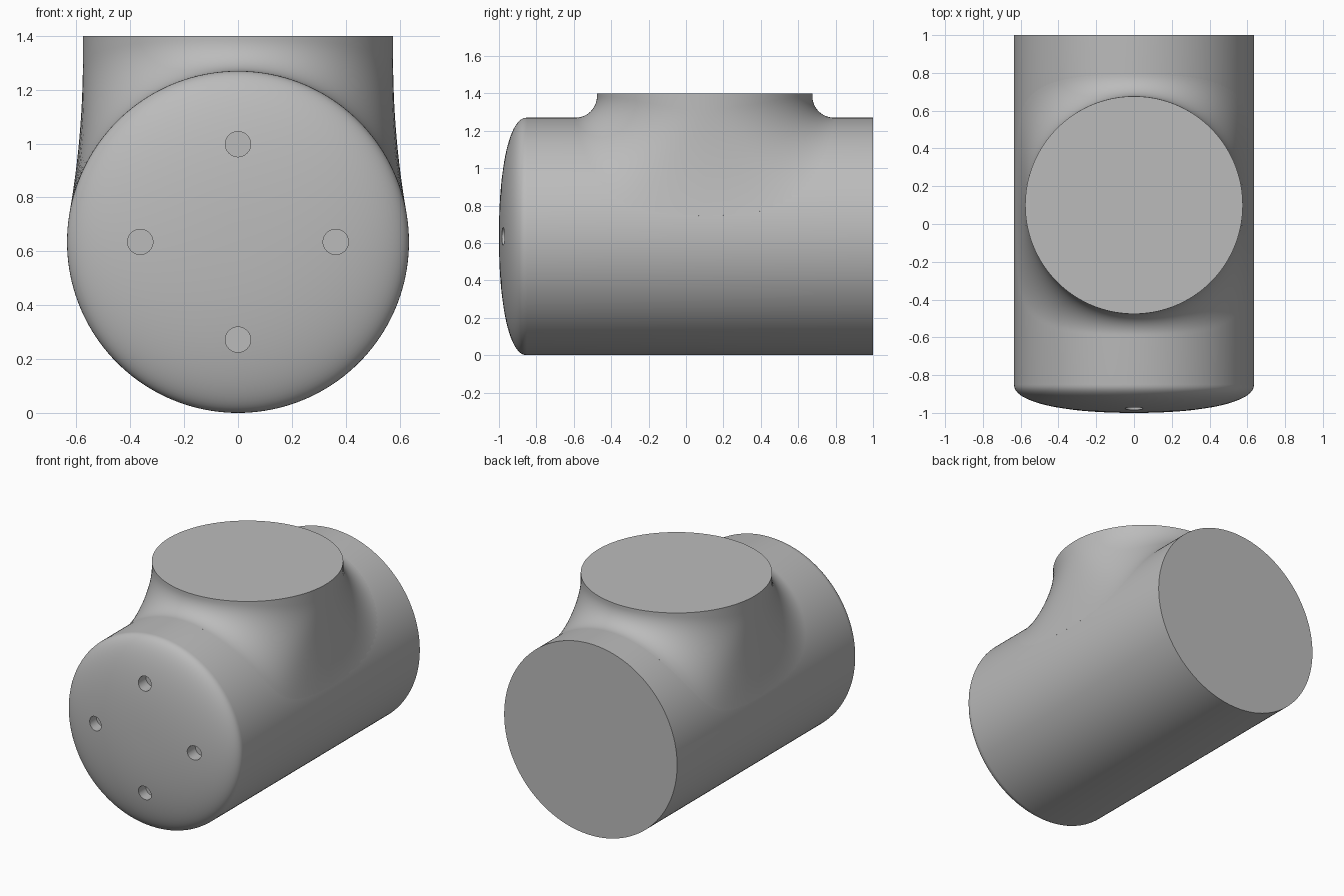
import bpy, bmesh
from math import cos, sin, pi, sqrt
from mathutils import Vector

if "Cube" in bpy.data.objects:
    bpy.data.objects.remove(bpy.data.objects["Cube"])

R = 0.635        # main barrel radius, also the height of its axis
NECK = 0.576     # neck radius
NECK_Y = 0.1     # neck axis position
TOP = 1.4        # height of the neck face

grey = bpy.data.materials.new("light grey")
grey.use_nodes = True
colour = (0.5, 0.5, 0.5, 1)
grey.diffuse_color = colour
grey.node_tree.nodes["Principled BSDF"].inputs["Base Color"].default_value = colour


def loft(name, rings, close_start=True, close_end=True):
    """Skin a list of closed rings into one object."""
    bm = bmesh.new()
    loops = [[bm.verts.new(p) for p in ring] for ring in rings]
    n = len(loops[0])
    for a, b in zip(loops, loops[1:]):
        for i in range(n):
            j = (i + 1) % n
            bm.faces.new((a[i], a[j], b[j], b[i]))
    if close_start:
        bm.faces.new(loops[0])
    if close_end:
        bm.faces.new(loops[-1])
    bmesh.ops.recalc_face_normals(bm, faces=bm.faces)
    mesh = bpy.data.meshes.new(name)
    bm.to_mesh(mesh)
    bm.free()
    mesh.materials.append(grey)
    obj = bpy.data.objects.new(name, mesh)
    bpy.context.collection.objects.link(obj)
    return obj


def ring_y(x, y, z, radius, n):
    """Circle facing along y."""
    return [(x + radius * cos(2 * pi * i / n), y, z + radius * sin(2 * pi * i / n))
            for i in range(n)]


def smooth(obj):
    bpy.ops.object.select_all(action="DESELECT")
    obj.select_set(True)
    bpy.context.view_layer.objects.active = obj
    bpy.ops.object.shade_smooth_by_angle(angle=pi / 6)


# Barrel: flat back, straight wall, softly domed front
dome, steps, power = 0.15, 24, 2.2
rings = [ring_y(0, 1, R, R, 160)]
for i in range(steps):
    t = pi / 2 * i / steps
    rings.append(ring_y(0, -1 + dome * (1 - sin(t) ** (2 / power)), R,
                        R * cos(t) ** (2 / power), 160))
barrel = loft("barrel", rings)

# Four blind holes in the domed front
for k in range(4):
    x, z = 0.363 * cos(k * pi / 2), R + 0.363 * sin(k * pi / 2)
    cutter = loft("hole_cutter", [ring_y(x, y, z, 0.047, 40) for y in (-1.1, -0.9)])
    cut = barrel.modifiers.new("hole", "BOOLEAN")
    cut.operation, cut.solver, cut.object = "DIFFERENCE", "EXACT", cutter
    bpy.context.view_layer.objects.active = barrel
    bpy.ops.object.modifier_apply(modifier=cut.name)
    bpy.data.objects.remove(cutter)
smooth(barrel)

# Neck: each column is a rolling-ball fillet between the neck and the barrel
columns = []
segments, arc = 144, 20
for i in range(segments):
    angle = 2 * pi * i / segments
    out = Vector((cos(angle), sin(angle), 0))
    c2 = out.x ** 2
    height = 0.75 - 0.07 * c2 * c2
    a, b = 1 - c2, R - NECK * c2
    k = height ** 2 - R ** 2 + c2 * NECK ** 2
    ball = k / (b + sqrt(b * b + a * k))
    centre = out * (NECK + ball) + Vector((0, 0, height))
    to_barrel = Vector((-centre.x, 0, -centre.z)).normalized()
    base = Vector((0, NECK_Y, R))
    fillet = [base + centre + ball * to_barrel.slerp(-out, s / arc) for s in range(arc + 1)]
    rim = Vector((out.x * NECK, NECK_Y + out.y * NECK, TOP))
    sunk = fillet[0] + to_barrel * 0.03
    columns.append([sunk] + fillet + [rim])
neck = loft("neck", list(zip(*columns)), close_start=False)
smooth(neck)
